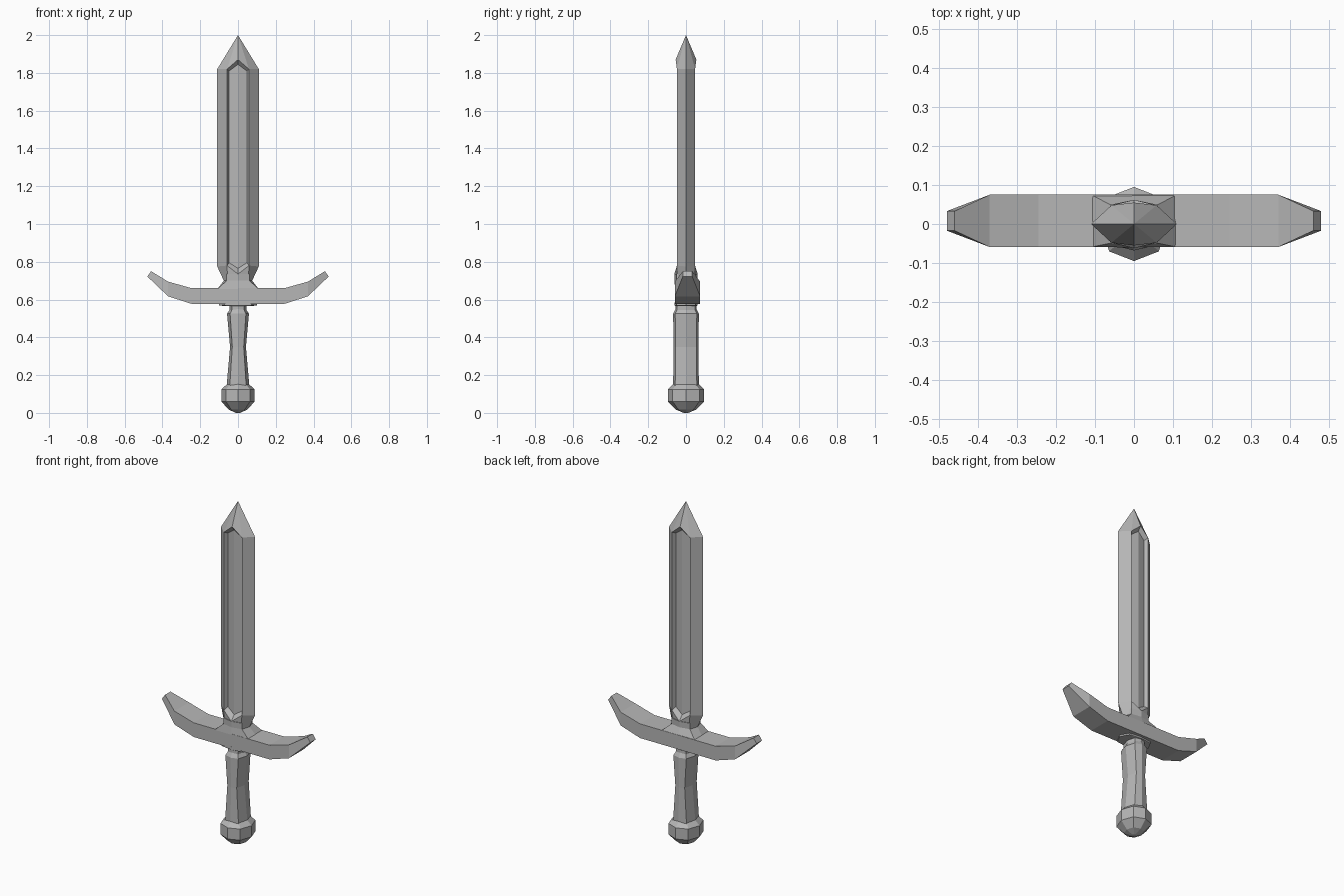
import bpy, bmesh
from mathutils import Vector

cube = bpy.data.objects.get("Cube")
if cube:
    bpy.data.objects.remove(cube, do_unlink=True)

steel = bpy.data.materials.new("grey_steel")
steel.use_nodes = True
GREY = (0.47, 0.47, 0.47, 1)
steel.diffuse_color = GREY
steel.node_tree.nodes["Principled BSDF"].inputs["Base Color"].default_value = GREY


def finish(name, bm):
    bmesh.ops.remove_doubles(bm, verts=bm.verts, dist=0.0005)
    bmesh.ops.recalc_face_normals(bm, faces=bm.faces)
    mesh = bpy.data.meshes.new(name)
    bm.to_mesh(mesh)
    bm.free()
    mesh.materials.append(steel)
    obj = bpy.data.objects.new(name, mesh)
    bpy.context.collection.objects.link(obj)
    return obj


def loft(name, rings):
    """Skin closed rings of equal point count and cap both ends."""
    bm = bmesh.new()
    loops = [[bm.verts.new(p) for p in ring] for ring in rings]
    for a, b in zip(loops, loops[1:]):
        for i in range(len(a)):
            j = (i + 1) % len(a)
            bm.faces.new((a[i], a[j], b[j], b[i]))
    bm.faces.new(loops[0])
    bm.faces.new(loops[-1])
    return finish(name, bm)


def octagon(z, hx, hy, kx=0.72, ky=0.74, peak=0.0, cy=0.0):
    """Eight-sided ring; peak lifts the front and back corners."""
    cx, dy = hx * kx, hy * ky
    pts = [(hx, 0, 0), (cx, dy, 0), (0, hy, peak), (-cx, dy, 0),
           (-hx, 0, 0), (-cx, -dy, 0), (0, -hy, peak), (cx, -dy, 0)]
    return [(x, y + cy, z + d) for x, y, d in pts]


# Pommel: faceted knob
loft("pommel", [octagon(z, hx, hy) for z, hx, hy in (
    (0.0, 0.012, 0.012), (0.018, 0.05, 0.055), (0.06, 0.088, 0.095),
    (0.125, 0.088, 0.095), (0.152, 0.058, 0.068))])

# Grip: waisted in width, straight in depth
loft("grip", [octagon(z, hx, hy, ky=0.84) for z, hx, hy in (
    (0.145, 0.06, 0.068), (0.35, 0.042, 0.066), (0.525, 0.058, 0.068))])

# Collar between grip and guard
loft("grip_collar", [octagon(z, hx, hy, ky=0.84, peak=p) for z, hx, hy, p in (
    (0.525, 0.058, 0.068, 0), (0.545, 0.045, 0.056, 0.005),
    (0.565, 0.045, 0.056, 0), (0.568, 0.10, 0.06, 0), (0.585, 0.10, 0.06, 0))])

# Crossguard: upswept arms, each station = top x, z, bottom x, z, half depth
GUARD_Y = 0.008
arm = [(0.11, 0.66, 0.11, 0.577, 0.067), (0.245, 0.66, 0.245, 0.577, 0.067),
       (0.37, 0.695, 0.37, 0.617, 0.067), (0.46, 0.75, 0.48, 0.722, 0.025)]


def guard_ring(side, xt, zt, xb, zb, h):
    return [(side * xt, GUARD_Y - h, zt), (side * xt, GUARD_Y + h, zt),
            (side * xb, GUARD_Y + h, zb), (side * xb, GUARD_Y - h, zb)]


loft("crossguard", [guard_ring(-1, *s) for s in reversed(arm)]
     + [guard_ring(1, *s) for s in arm])

# Blade socket flaring down onto the guard
loft("blade_socket", [
    octagon(0.655, 0.11, 0.067, 1, 1, cy=GUARD_Y),
    octagon(0.70, 0.075, 0.06, 0.8, 0.82),
    octagon(0.735, 0.075, 0.062, 0.8, 0.8)])

# Blade: bevelled edges around a sunken panel with a central ridge
bm = bmesh.new()


def face(*pts):
    bm.faces.new([bm.verts.new(p) for p in pts])


TIP = Vector((0, 0, 2))
for f in (-1, 1):
    top, low = Vector((0, f * 0.055, 1.87)), Vector((0, f * 0.062, 0.735))
    in_top, in_low = Vector((0, f * 0.036, 1.845)), Vector((0, f * 0.036, 0.765))
    root = Vector((0, f * 0.056, 0.70))
    for s in (-1, 1):
        edge_top, edge_low = Vector((s * 0.11, 0, 1.82)), Vector((s * 0.11, 0, 0.775))
        edge_root = Vector((s * 0.075, 0, 0.70))
        rim_top, rim_low = Vector((s * 0.058, f * 0.048, 1.82)), Vector((s * 0.058, f * 0.048, 0.78))
        in_hi, in_lo = Vector((s * 0.047, f * 0.026, 1.81)), Vector((s * 0.047, f * 0.026, 0.795))
        rim_root = Vector((s * 0.055, f * 0.045, 0.70))
        face(edge_low, edge_top, rim_top, rim_low)        # cutting bevel
        face(edge_top, TIP, rim_top)                      # point
        face(rim_top, TIP, top)
        face(rim_low, rim_top, in_hi, in_lo)              # panel walls
        face(rim_top, top, in_top, in_hi)
        face(rim_low, low, in_low, in_lo)
        face(in_lo, in_hi, in_top, in_low)                # panel floor
        face(edge_low, rim_low, rim_root, edge_root)      # heel
        face(rim_low, low, root, rim_root)
        face(edge_root, rim_root, root, (0, 0, 0.70))
finish("blade", bm)
